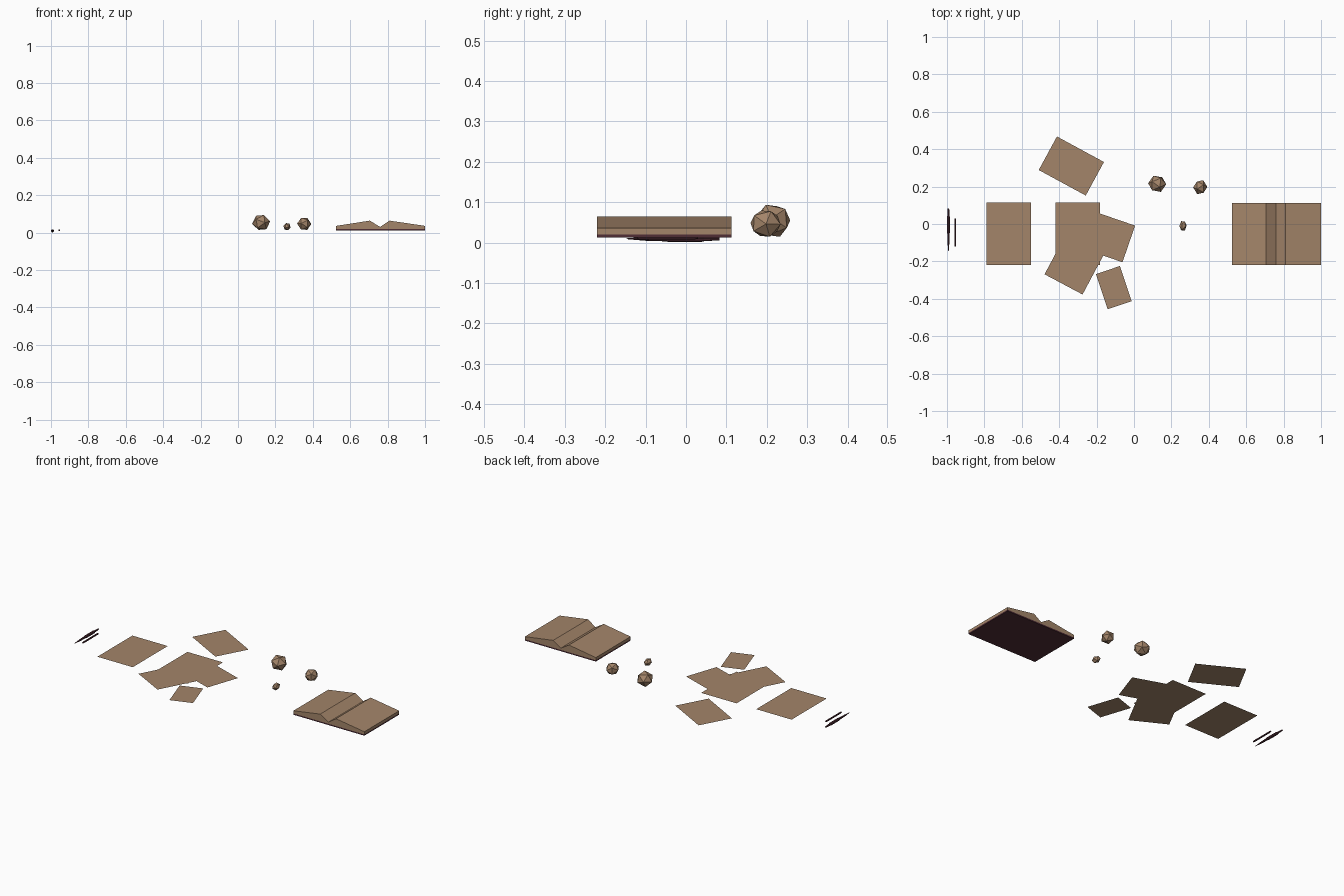
import bpy, bmesh, math
from mathutils import Matrix

if "Cube" in bpy.data.objects:
    bpy.data.objects.remove(bpy.data.objects["Cube"])


def material(name, rgb):
    m = bpy.data.materials.new(name)
    m.diffuse_color = (*rgb, 1)
    m.use_nodes = True
    m.node_tree.nodes["Principled BSDF"].inputs["Base Color"].default_value = m.diffuse_color
    return m


PAPER = material("parchment", (0.37, 0.235, 0.143))
DARK = material("dark_leather", (0.08, 0.026, 0.036))


def finish(name, bm, mat, loc=(0, 0, 0), rot=(0, 0, 0), scale=(1, 1, 1)):
    mesh = bpy.data.meshes.new(name)
    bm.to_mesh(mesh)
    bm.free()
    mesh.materials.append(mat)
    ob = bpy.data.objects.new(name, mesh)
    ob.location, ob.rotation_euler, ob.scale = loc, rot, scale
    bpy.context.collection.objects.link(ob)
    return ob


def sheet(name, cx, cy, z, w, h, angle):
    """Single flat sheet of paper, facing up."""
    bm = bmesh.new()
    bm.faces.new([bm.verts.new((x * w / 2, y * h / 2, 0))
                  for x, y in ((-1, -1), (1, -1), (1, 1), (-1, 1))])
    finish(name, bm, PAPER, (cx, cy, z), (0, 0, math.radians(angle)))


def prism(name, profile, y0, y1, mat):
    """Extrude an x-z profile along y."""
    bm = bmesh.new()
    face = bm.faces.new([bm.verts.new((x, y0, z)) for x, z in profile])
    new = bmesh.ops.extrude_face_region(bm, geom=[face])["geom"]
    bmesh.ops.translate(bm, vec=(0, y1 - y0, 0),
                        verts=[v for v in new if isinstance(v, bmesh.types.BMVert)])
    bmesh.ops.recalc_face_normals(bm, faces=bm.faces)
    finish(name, bm, mat)


def pen(name, x, z, stations, sides=8):
    """Lathe of (y, radius) stations along y."""
    bm = bmesh.new()
    rings = [[bm.verts.new((r * math.cos(2 * math.pi * i / sides), y,
                            r * math.sin(2 * math.pi * i / sides)))
              for i in range(sides)] for y, r in stations]
    for a, b in zip(rings, rings[1:]):
        for i in range(sides):
            j = (i + 1) % sides
            bm.faces.new((a[i], a[j], b[j], b[i]))
    bm.faces.new(rings[0])
    bm.faces.new(rings[-1])
    bmesh.ops.recalc_face_normals(bm, faces=bm.faces)
    finish(name, bm, DARK, (x, 0, z))


def paper_ball(name, loc, radii, rot):
    """Crumpled paper ball: a turned, squashed icosahedron."""
    bm = bmesh.new()
    bmesh.ops.create_icosphere(bm, subdivisions=1, radius=1)
    turn = Matrix.Rotation(rot[0], 3, 'X') @ Matrix.Rotation(rot[1], 3, 'Y')
    bmesh.ops.rotate(bm, matrix=turn, verts=bm.verts)
    finish(name, bm, PAPER, loc, (0, 0, 0), radii)


# Loose sheets
sheet("left_sheet", -0.669, -0.053, 0.012, 0.237, 0.335, 0)
sheet("lower_stack_sheet", -0.298, -0.175, 0.010, 0.23, 0.335, -28)
sheet("middle_stack_sheet", -0.30, -0.053, 0.012, 0.237, 0.335, 0)
sheet("upper_stack_sheet", -0.163, -0.06, 0.014, 0.286, 0.207, -19)
sheet("back_sheet", -0.335, 0.31, 0.012, 0.286, 0.204, -28.5)
sheet("note_sheet", -0.108, -0.34, 0.012, 0.135, 0.198, 18.5)

# Open book: thin cover and a page block with a central valley
prism("book_cover", [(0.525, 0.012), (1, 0.012), (1, 0.02), (0.525, 0.02)],
      -0.22, 0.113, DARK)
prism("book_pages", [(0.525, 0.02), (1, 0.02), (1, 0.036), (0.81, 0.064),
                     (0.76, 0.030), (0.705, 0.064), (0.525, 0.036)],
      -0.22, 0.113, PAPER)

# Pens
pen("tapered_pen", -0.992, 0.0095, [(-0.147, 0.001), (-0.10, 0.005), (-0.05, 0.0065),
                                    (-0.04, 0.0085), (0.035, 0.0085),
                                    (0.045, 0.006), (0.083, 0.004)])
pen("straight_pen", -0.956, 0.0125, [(-0.12, 0.004), (-0.11, 0.005), (0.02, 0.005), (0.03, 0.003)])

# Crumpled paper balls
paper_ball("large_paper_ball", (0.124, 0.215, 0.054), (0.049, 0.047, 0.045), (0.4, 0.3))
paper_ball("medium_paper_ball", (0.354, 0.197, 0.047), (0.038, 0.041, 0.037), (0.9, 0.5))
paper_ball("small_paper_ball", (0.262, -0.01, 0.032), (0.02, 0.029, 0.021), (0.2, 0.7))
